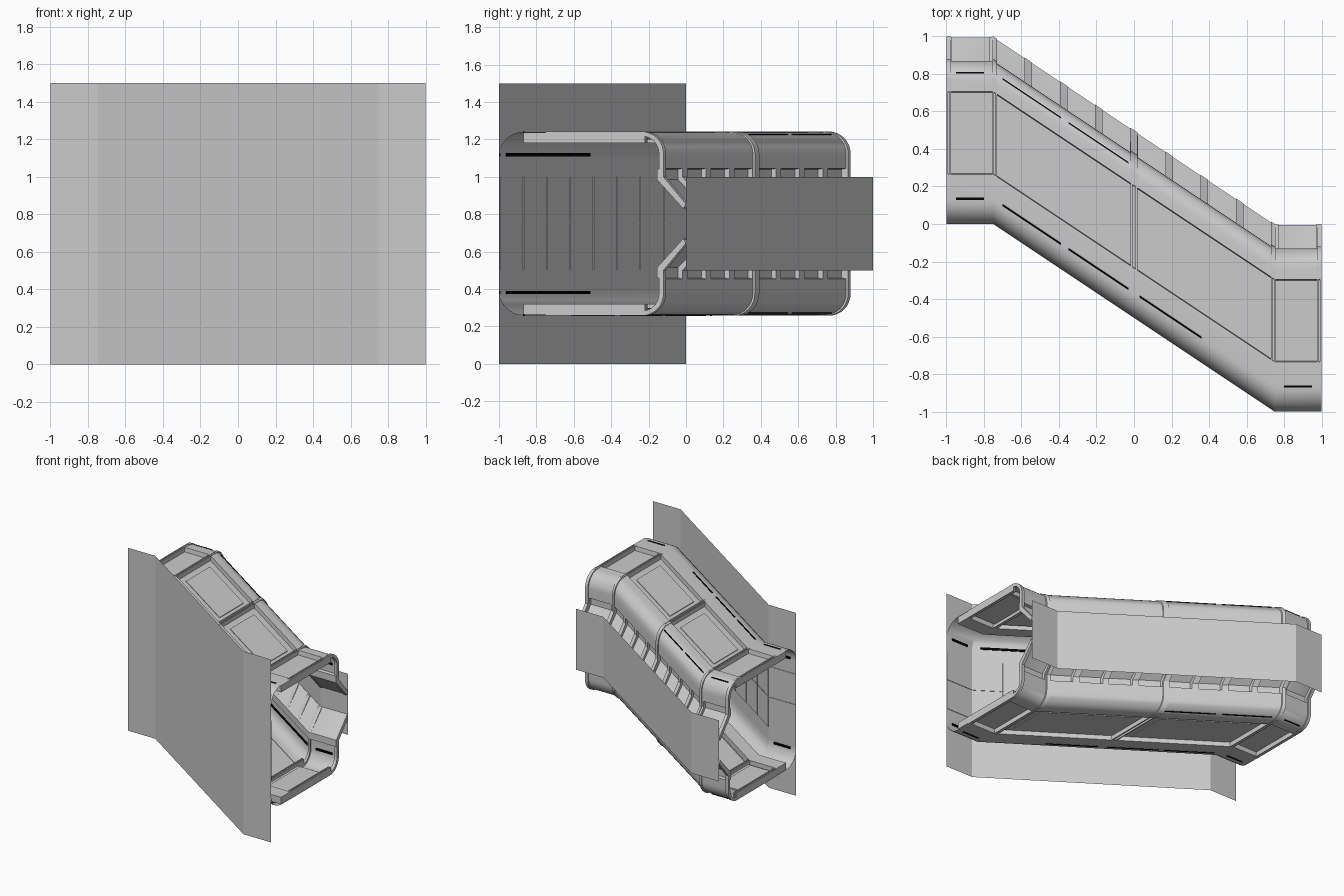
import bpy, bmesh, math

if "Cube" in bpy.data.objects:
    bpy.data.objects.remove(bpy.data.objects["Cube"])

BENDS = (-0.75, 0.75)


def shift(x):
    # sideways offset of the corridor along its length
    return -min(max((x + 0.75) / 1.5, 0.0), 1.0)


def material(name, v):
    m = bpy.data.materials.new(name)
    m.diffuse_color = (v, v, v, 1)
    m.use_nodes = True
    m.node_tree.nodes["Principled BSDF"].inputs["Base Color"].default_value = m.diffuse_color
    return m


GREY = material("light grey", 0.60)
BLACK = material("black strip", 0.0)


def sweep(name, pieces, mat, closed=True, mirror=True, smooth=False):
    """Sweep (profile, x0, x1) pieces along the corridor; mirror about mid height."""
    bm = bmesh.new()
    for prof, x0, x1 in pieces:
        xs = [x0] + [b for b in BENDS if x0 < b < x1] + [x1]
        for flip in ((False, True) if mirror else (False,)):
            rings = [[bm.verts.new((x, shift(x) + d, 1.5 - z if flip else z))
                      for d, z in prof] for x in xs]
            n = len(prof)
            for a, b in zip(rings, rings[1:]):
                for i in range(n if closed else n - 1):
                    j = (i + 1) % n
                    f = (a[i], a[j], b[j], b[i])
                    bm.faces.new(f if flip else f[::-1])
            if closed:
                bm.faces.new(rings[0])
                bm.faces.new(rings[-1][::-1])
    if closed:
        bmesh.ops.recalc_face_normals(bm, faces=bm.faces[:])
    me = bpy.data.meshes.new(name)
    bm.to_mesh(me)
    bm.free()
    me.materials.append(mat)
    ob = bpy.data.objects.new(name, me)
    bpy.context.collection.objects.link(ob)
    if smooth:
        bpy.ops.object.select_all(action='DESELECT')
        ob.select_set(True)
        bpy.context.view_layer.objects.active = ob
        bpy.ops.object.shade_smooth_by_angle(angle=math.radians(30))
    return ob


def rect(d0, d1, z0, z1):
    return [(d0, z0), (d1, z0), (d1, z1), (d0, z1)]


def arc(cd, cz, rd, rz, a0, a1, n=8):
    return [(cd + rd * math.cos(math.radians(a0 + (a1 - a0) * i / n)),
             cz + rz * math.sin(math.radians(a0 + (a1 - a0) * i / n)))
            for i in range(n + 1)]


# tall front wall and narrow back panel
sweep("front_wall", [([(0, 1.5), (0, 0)], -1, 1)], GREY, False, False)
sweep("back_panel", [([(1, 0.5), (1, 1.0)], -1, 1)], GREY, False, False)

# roof skin, mirrored as the floor: front cove, sunken tray, back cove, recessed slope
skin = (arc(0.13, 1.11, 0.13, 0.13, 180, 90)
        + [(0.265, 1.24), (0.27, 1.205), (0.70, 1.205), (0.705, 1.24)]
        + arc(0.76, 1.12, 0.11, 0.118, 90, 0)
        + [(0.87, 1.045), (0.845, 1.04), (0.845, 0.985), (0.995, 0.83)])
sweep("roof_and_floor_skin", [(skin, -1, 1)], GREY, False, smooth=True)

# long beam under the front edge of the roof tray
sweep("edge_beam", [(rect(0.13, 0.25, 1.18, 1.236), -1, 1)], GREY)

# curved ribs at the ends, the bends and the middle
rib = (arc(0.765, 1.125, 0.115, 0.117, 90, 0) + [(0.88, 1.0), (1.0, 0.855), (0.985, 0.835)]
       + [(0.855, 0.99)] + arc(0.765, 1.125, 0.09, 0.092, 0, 90))
RIBS = [(-1, -0.975), (-0.755, -0.73), (-0.018, 0.018), (0.73, 0.755), (0.975, 1)]
sweep("curved_rib", [(rib, a, b) for a, b in RIBS], GREY, smooth=True)

# dividers between the recessed cells on the back slope
divider = [(0.87, 1.045), (0.87, 1.0), (0.998, 0.85), (0.985, 0.83),
           (0.845, 0.985), (0.845, 1.04)]
cells = [-0.75 + 0.1875 * i for i in range(9)]
sweep("slope_divider", [(divider, x - 0.02, x + 0.02) for x in cells]
      + [(divider, -1, -0.97), (divider, 0.97, 1)], GREY)

# cross beams: paired rails with a sunken channel between
rails, channels = [], []
for a, b in RIBS:
    rails += [(rect(0.25, 0.78, 1.18, 1.242), a, a + 0.009),
              (rect(0.25, 0.78, 1.18, 1.242), b - 0.009, b)]
    channels.append((rect(0.26, 0.71, 1.19, 1.222), a + 0.009, b - 0.009))
sweep("cross_beam_rail", rails, GREY)
sweep("cross_beam_channel", channels, GREY)

# tray panels and their inset plates
BAYS = [(-0.97, -0.78), (-0.725, -0.02), (0.02, 0.725), (0.78, 0.97)]
sweep("tray_panel", [(rect(0.28, 0.69, 1.20, 1.209), a, b) for a, b in BAYS], GREY)
sweep("tray_inset", [(rect(0.33, 0.64, 1.209, 1.214), a, b)
                     for a, b in ((-0.66, -0.09), (0.09, 0.66))], GREY)

# black strips outside on the coves
ENDS = [(-0.95, -0.8), (0.8, 0.95)]
strips = [(rect(0.128, 0.14, 1.236, 1.243), a, b)
          for a, b in [(-0.7, -0.39), (-0.35, -0.03), (0.03, 0.36)] + ENDS]
strips += [(rect(0.803, 0.811, 1.221, 1.230), a, b)
           for a, b in [(-0.7, -0.39), (-0.35, -0.03), (-0.95, -0.8)]]
sweep("outer_cove_strip", strips, BLACK)

# black strips inside, along the front and back walls
inner = [(0.03, 0.70)] + ENDS
sweep("inner_cove_strip",
      [(rect(d, d + 0.006, 1.109, 1.127), a, b) for d in (0.003, 0.8625) for a, b in inner],
      BLACK)

# thin wall tiles on the inner face of the front wall
spans = [(-1, -0.753)] + [(a + 0.004, b - 0.004) for a, b in zip(cells, cells[1:])] + [(0.753, 1)]
sweep("wall_tile", [(rect(0.001, 0.005, 0.753, 0.998), a, b) for a, b in spans], GREY)
